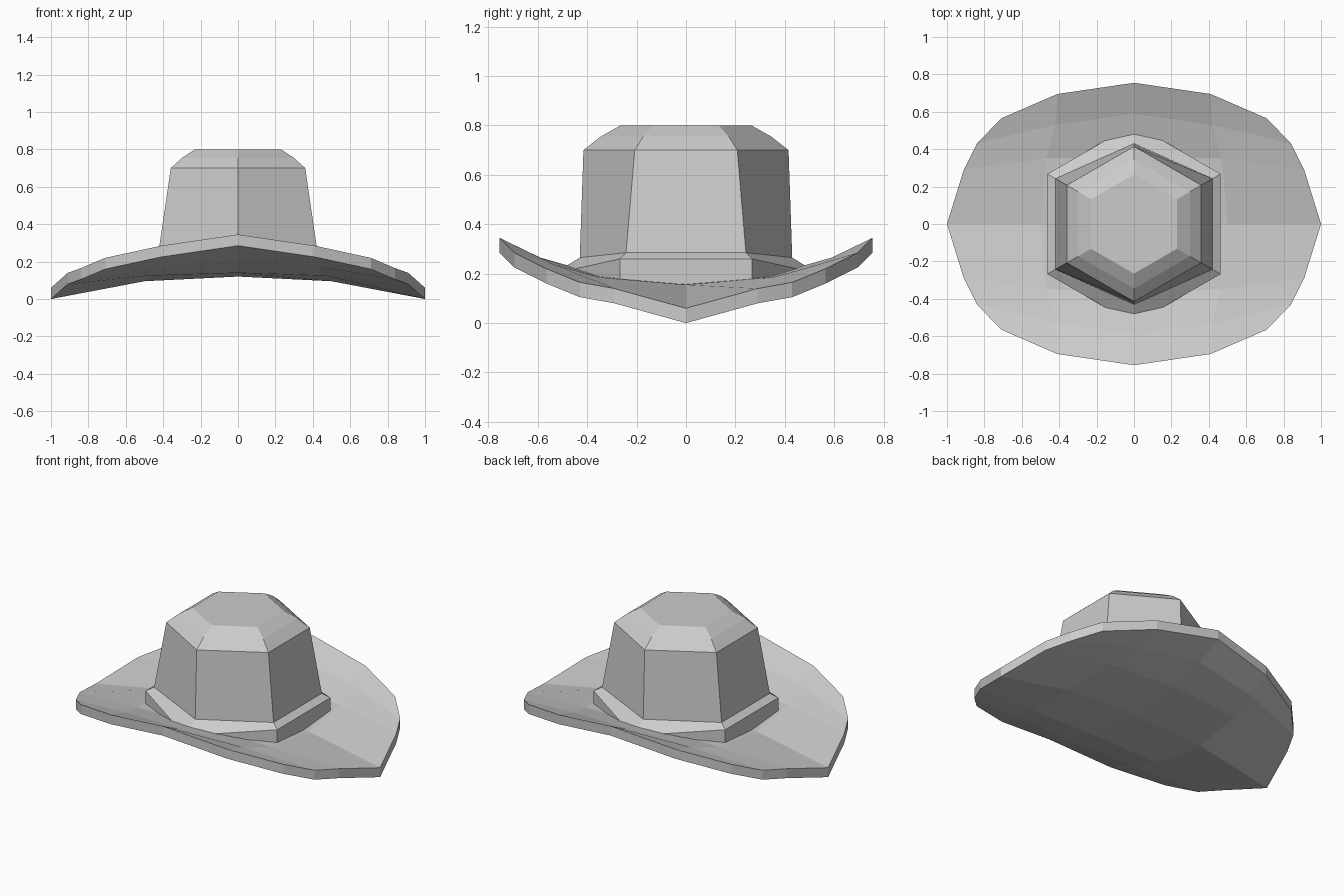
import bpy, bmesh
from math import sin, cos, radians

if "Cube" in bpy.data.objects:
    bpy.data.objects.remove(bpy.data.objects["Cube"])


def finish(name, bm):
    bmesh.ops.recalc_face_normals(bm, faces=bm.faces)
    mesh = bpy.data.meshes.new(name)
    bm.to_mesh(mesh)
    bm.free()
    obj = bpy.data.objects.new(name, mesh)
    bpy.context.collection.objects.link(obj)
    return obj


def skin(bm, rows, closed):
    """Bridge rows of vertices with quads."""
    n = len(rows[0])
    for a, b in zip(rows, rows[1:]):
        for i in range(n if closed else n - 1):
            j = (i + 1) % n
            bm.faces.new((a[i], a[j], b[j], b[i]))


# Brim: one quarter of a 5 x 7 grid (top surface), mirrored, then extruded down
quarter = [
    [(0, 0, .18), (.5, 0, .155), (1, 0, .06)],
    [(0, .36, .20), (.47, .35, .185), (.91, .29, .14)],
    [(0, .59, .265), (.42, .53, .235), (.84, .43, .165)],
    [(0, .755, .345), (.41, .695, .285), (.71, .565, .22)],
]
THICK = .06
bm = bmesh.new()
rows = []
for r in range(-3, 4):
    side = -1 if r < 0 else 1
    row = []
    for c in range(-2, 3):
        x, y, z = quarter[abs(r)][abs(c)]
        row.append(bm.verts.new((-x if c < 0 else x, side * y, z)))
    rows.append(row)
skin(bm, rows, False)
out = bmesh.ops.extrude_face_region(bm, geom=bm.faces[:], use_keep_orig=True)
for v in out["geom"]:
    if isinstance(v, bmesh.types.BMVert):
        v.co.z -= THICK
finish("brim", bm)


# Crown and band: six-sided rings; the front and back corners have their own
# radius and height so the foot follows the curve of the brim
# (side radius, side z, front/back radius, front/back z)
rings = [
    (.535, .15, .535, .193),
    (.535, .26, .535, .200),
    (.485, .285, .43, .265),
    (.415, .70, .415, .70),
    (.345, .755, .345, .755),
    (.265, .80, .265, .80),
]
bm = bmesh.new()
rows = []
for rs, zs, rf, zf in rings:
    row = []
    for i in range(6):
        a = radians(90 + 60 * i)
        r, z = (rf, zf) if i % 3 == 0 else (rs, zs)
        row.append(bm.verts.new((r * cos(a), r * sin(a), z)))
    rows.append(row)
skin(bm, rows, True)
bm.faces.new(rows[0])
bm.faces.new(rows[-1])
finish("crown", bm)
